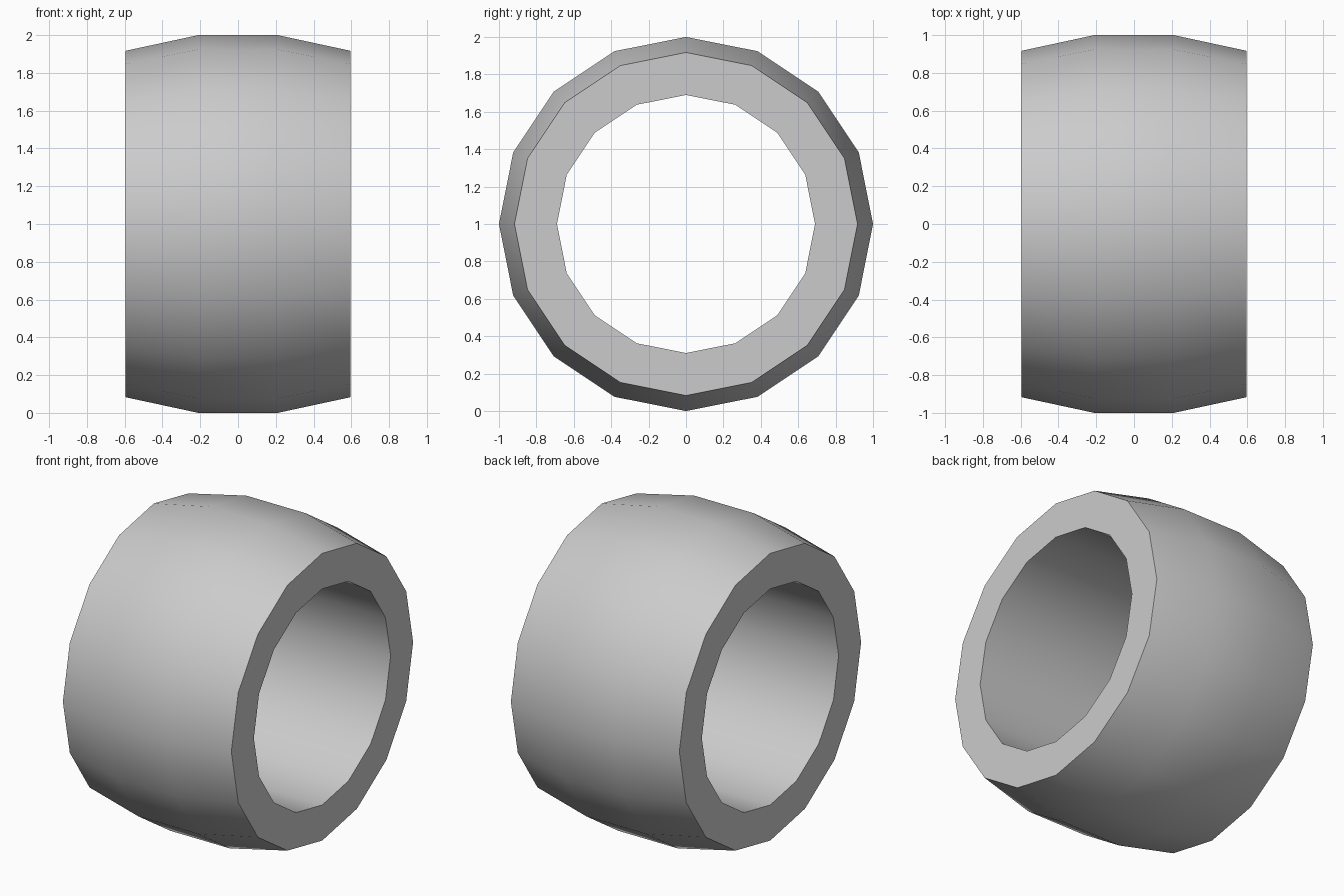
import bpy, bmesh
from math import radians, tau
from mathutils import Matrix, Vector

if "Cube" in bpy.data.objects:
    bpy.data.objects.remove(bpy.data.objects["Cube"])

SIDES = 16

# Cross-section of the ring wall: (x, radius)
profile = [(-0.595, 0.69), (-0.595, 0.917), (-0.21, 1.0),
           (0.21, 1.0), (0.595, 0.917), (0.595, 0.69)]

# Revolve the closed section around the x axis
bm = bmesh.new()
rings = []
for i in range(SIDES):
    turn = Matrix.Rotation(tau * i / SIDES, 3, 'X')
    rings.append([bm.verts.new(turn @ Vector((x, 0, r)) + Vector((0, 0, 1)))
                  for x, r in profile])
n = len(profile)
for i in range(SIDES):
    a, b = rings[i], rings[(i + 1) % SIDES]
    for j in range(n):
        k = (j + 1) % n
        bm.faces.new((a[j], a[k], b[k], b[j]))
bmesh.ops.recalc_face_normals(bm, faces=bm.faces[:])

mesh = bpy.data.meshes.new("barrel_ring")
bm.to_mesh(mesh)
bm.free()
ring = bpy.data.objects.new("barrel_ring", mesh)
bpy.context.collection.objects.link(ring)

# Smooth outer and inner walls, crisp flat rims
bpy.context.view_layer.objects.active = ring
ring.select_set(True)
bpy.ops.object.shade_smooth_by_angle(angle=radians(30))
